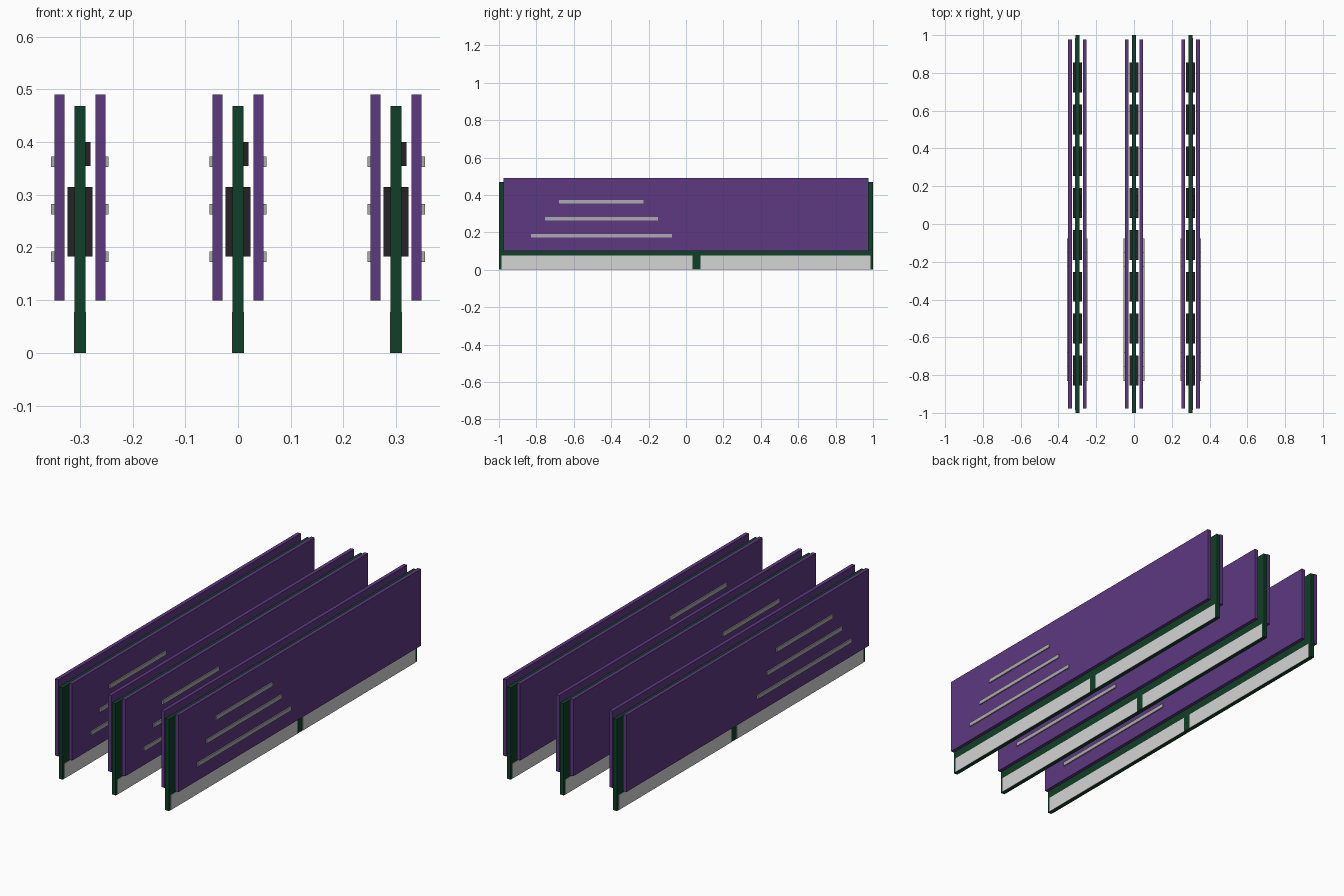
import bpy

old = bpy.data.objects.get("Cube")
if old:
    bpy.data.objects.remove(old, do_unlink=True)


def material(name, rgb):
    m = bpy.data.materials.new(name)
    m.use_nodes = True
    m.diffuse_color = (*rgb, 1)
    m.node_tree.nodes["Principled BSDF"].inputs["Base Color"].default_value = (*rgb, 1)
    return m


GREEN = material("board green", (0.005, 0.05, 0.02))
PURPLE = material("spreader purple", (0.11, 0.04, 0.22))
BLACK = material("chip black", (0.018, 0.016, 0.018))
SILVER = material("contact silver", (0.66, 0.66, 0.66))
GREY = material("stripe grey", (0.42, 0.41, 0.42))


def box(name, xs, ys, zs, mat):
    """Box between (low, high) limits on each axis."""
    limits = [sorted(v) for v in (xs, ys, zs)]
    bpy.ops.mesh.primitive_cube_add(size=1, location=[(a + b) / 2 for a, b in limits])
    ob = bpy.context.object
    ob.name = name
    ob.scale = [b - a for a, b in limits]
    bpy.ops.object.transform_apply(location=False, rotation=False, scale=True)
    ob.data.materials.append(mat)
    return ob


BOARD = 0.0105      # half thickness of the circuit board
CHIPS = 8
STRIPE_Y = -0.453   # centre of the raised stripes


def memory_module(cx):
    # Circuit board
    box("circuit_board", (cx - BOARD, cx + BOARD), (-1, 1), (0, 0.468), GREEN)

    # Small controller chip on one side only
    box("controller_chip", (cx + BOARD, cx + 0.02), (0.07, 0.15), (0.355, 0.4), BLACK)

    for side, label in ((-1, "right"), (1, "left")):
        def span(a, b):
            return cx + side * a, cx + side * b

        # Memory chips
        for i in range(CHIPS):
            y = -0.775 + i * 1.55 / (CHIPS - 1)
            box(f"memory_chip_{label}", span(BOARD, 0.0235),
                (y - 0.079, y + 0.079), (0.183, 0.315), BLACK)

        # Edge contacts, split by the key gap
        for ys in ((-0.986, 0.035), (0.077, 0.986)):
            box(f"edge_contacts_{label}", span(BOARD, 0.0117), ys, (0, 0.077), SILVER)

        # Heat spreader plate with three raised stripes
        box(f"heat_spreader_{label}", span(0.0295, 0.0485),
            (-0.977, 0.977), (0.099, 0.49), PURPLE)
        for i in range(3):
            z, half = 0.182 + 0.0905 * i, 0.377 - 0.075 * i
            box(f"spreader_stripe_{label}", span(0.045, 0.0545),
                (STRIPE_Y - half, STRIPE_Y + half), (z - 0.01, z + 0.01), GREY)


for cx in (-0.3, 0, 0.3):
    memory_module(cx)
